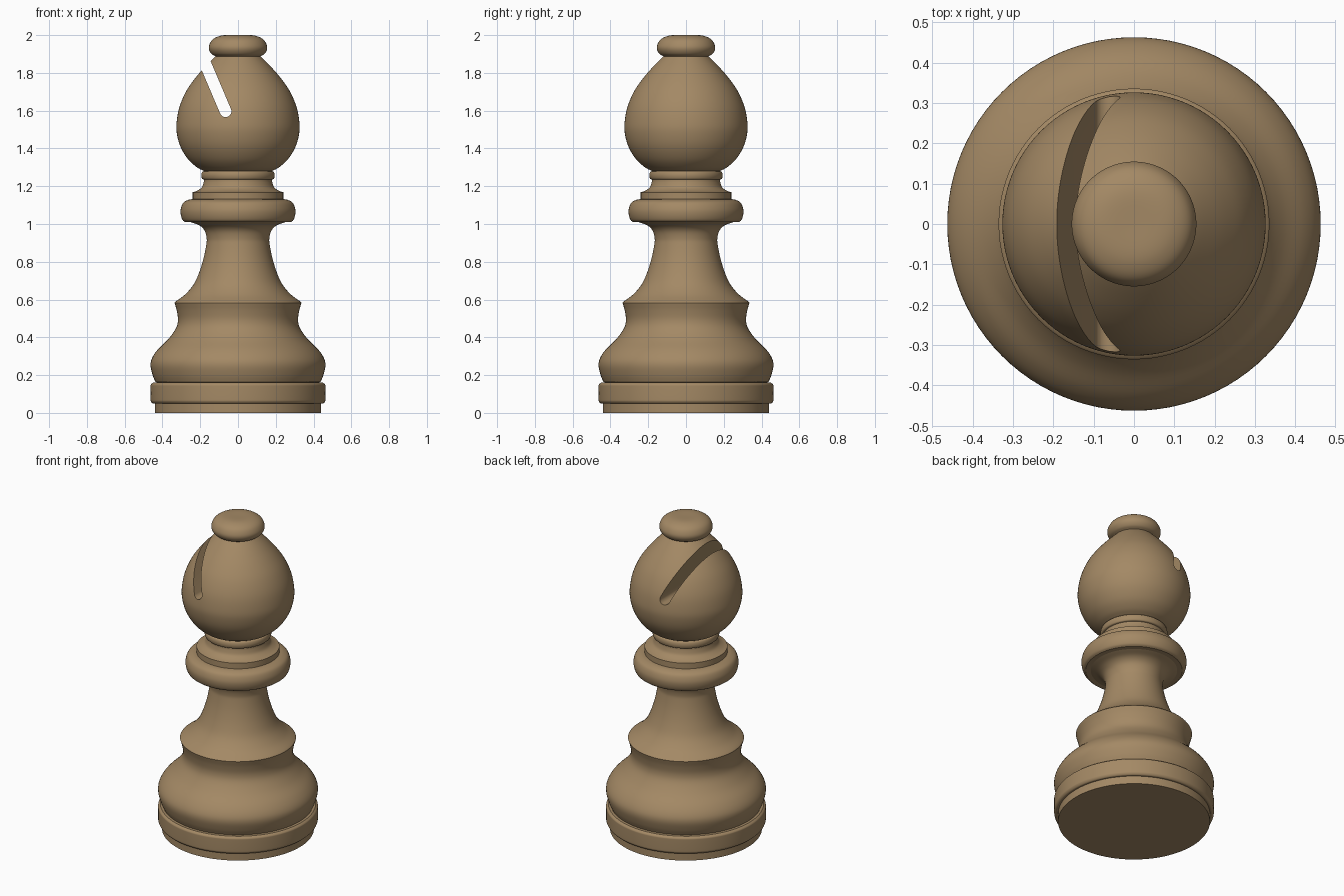
import bpy, bmesh, math
from mathutils import Vector

if "Cube" in bpy.data.objects:
    bpy.data.objects.remove(bpy.data.objects["Cube"])

wood = bpy.data.materials.new("wood")
wood.diffuse_color = (0.37, 0.25, 0.13, 1)
wood.use_nodes = True
wood.node_tree.nodes["Principled BSDF"].inputs["Base Color"].default_value = wood.diffuse_color


def smooth_run(pts, n=5):
    """Catmull-Rom curve through (radius, height) points."""
    p = [Vector(q) for q in pts]
    if len(p) < 3:
        return p
    p = [2 * p[0] - p[1]] + p + [2 * p[-1] - p[-2]]
    out = []
    for a, b, c, d in zip(p, p[1:], p[2:], p[3:]):
        for i in range(n):
            t = i / n
            out.append(0.5 * (2 * b + (c - a) * t + (2 * a - 5 * b + 4 * c - d) * t * t
                              + (3 * b - a - 3 * c + d) * t ** 3))
    return out + [p[-2]]


def finish(bm, name):
    bmesh.ops.recalc_face_normals(bm, faces=bm.faces)
    me = bpy.data.meshes.new(name)
    bm.to_mesh(me)
    bm.free()
    ob = bpy.data.objects.new(name, me)
    bpy.context.collection.objects.link(ob)
    me.materials.append(wood)
    return ob


def shade(ob):
    bpy.ops.object.select_all(action='DESELECT')
    ob.select_set(True)
    bpy.context.view_layer.objects.active = ob
    bpy.ops.object.shade_smooth_by_angle(angle=math.radians(35))


def lathe(name, *runs, steps=96):
    """Turn smooth profile runs, with creases where runs meet, around z."""
    bm = bmesh.new()
    pts = [q for run in runs for q in smooth_run(run)]
    vs = [bm.verts.new((max(r, 0), 0, z)) for r, z in pts]
    es = [bm.edges.new(e) for e in zip(vs, vs[1:])]
    bmesh.ops.spin(bm, geom=vs + es, cent=(0, 0, 0), axis=(0, 0, 1),
                   angle=math.tau, steps=steps, use_duplicate=False)
    bmesh.ops.remove_doubles(bm, verts=bm.verts, dist=1e-4)
    return finish(bm, name)


# Foot and rounded base disc
base = lathe("base", [(0, 0), (0.44, 0)], [(0.44, 0), (0.44, 0.05)],
             [(0.44, 0.05), (0.452, 0.05), (0.461, 0.06), (0.463, 0.075), (0.463, 0.135),
              (0.461, 0.15), (0.45, 0.16)], [(0.45, 0.16), (0.42, 0.16)])

# Bulging lower body with a flared lip, then the tapering stem
body = lathe("stem",
             [(0.42, 0.16), (0.437, 0.163)],
             [(0.437, 0.163), (0.452, 0.2), (0.463, 0.25), (0.455, 0.29), (0.425, 0.335),
              (0.37, 0.39), (0.33, 0.445), (0.318, 0.49), (0.324, 0.54), (0.336, 0.583)],
             [(0.336, 0.583), (0.327, 0.592), (0.28, 0.627), (0.235, 0.68), (0.205, 0.745),
              (0.182, 0.82), (0.168, 0.89), (0.166, 0.925), (0.177, 0.965), (0.205, 0.993),
              (0.25, 1.01)])

# Stepped collar and neck ring
collar = lathe("collar",
               [(0.25, 1.01), (0.28, 1.01)],
               [(0.28, 1.01), (0.294, 1.022), (0.303, 1.05), (0.303, 1.08), (0.29, 1.112),
                (0.265, 1.127), (0.24, 1.132)],
               [(0.24, 1.132), (0.24, 1.165)],
               [(0.24, 1.168), (0.215, 1.177), (0.192, 1.194), (0.182, 1.22), (0.18, 1.235)],
               [(0.18, 1.235), (0.19, 1.24), (0.194, 1.258), (0.19, 1.275), (0.18, 1.28)],
               [(0.18, 1.28), (0.15, 1.28)])

# Teardrop head with flattened finial
head = lathe("head",
             [(0, 1.28), (0.18, 1.28)],
             [(0.18, 1.28), (0.22, 1.302), (0.266, 1.345), (0.305, 1.41), (0.324, 1.48),
              (0.325, 1.54), (0.31, 1.62), (0.276, 1.70), (0.23, 1.768), (0.175, 1.832),
              (0.12, 1.888)],
             [(0.12, 1.888), (0.14, 1.9), (0.153, 1.922), (0.153, 1.945), (0.138, 1.973),
              (0.11, 1.991), (0.07, 2.0), (0, 2.0)])

# Slanted round-ended slot cut through the head
bm = bmesh.new()
w = 0.031
outline = [(w * math.cos(a), w * math.sin(a))
           for a in (math.pi + math.pi * i / 16 for i in range(17))]
outline += [(w, 0.6), (-w, 0.6)]
tilt = math.radians(23)
c, s = math.cos(tilt), math.sin(tilt)
face = bm.faces.new([bm.verts.new((-0.066 + x * c - z * s, -0.5, 1.597 + x * s + z * c))
                     for x, z in outline])
ext = bmesh.ops.extrude_face_region(bm, geom=[face])
bmesh.ops.translate(bm, vec=(0, 1, 0),
                    verts=[v for v in ext["geom"] if isinstance(v, bmesh.types.BMVert)])
cutter = finish(bm, "slot_cutter")
cutter.hide_render = True

mod = head.modifiers.new("slot", 'BOOLEAN')
mod.operation = 'DIFFERENCE'
mod.solver = 'EXACT'
mod.object = cutter
bpy.context.view_layer.objects.active = head
bpy.ops.object.modifier_apply(modifier=mod.name)
bpy.data.objects.remove(cutter)

for part in (base, body, collar, head):
    shade(part)
